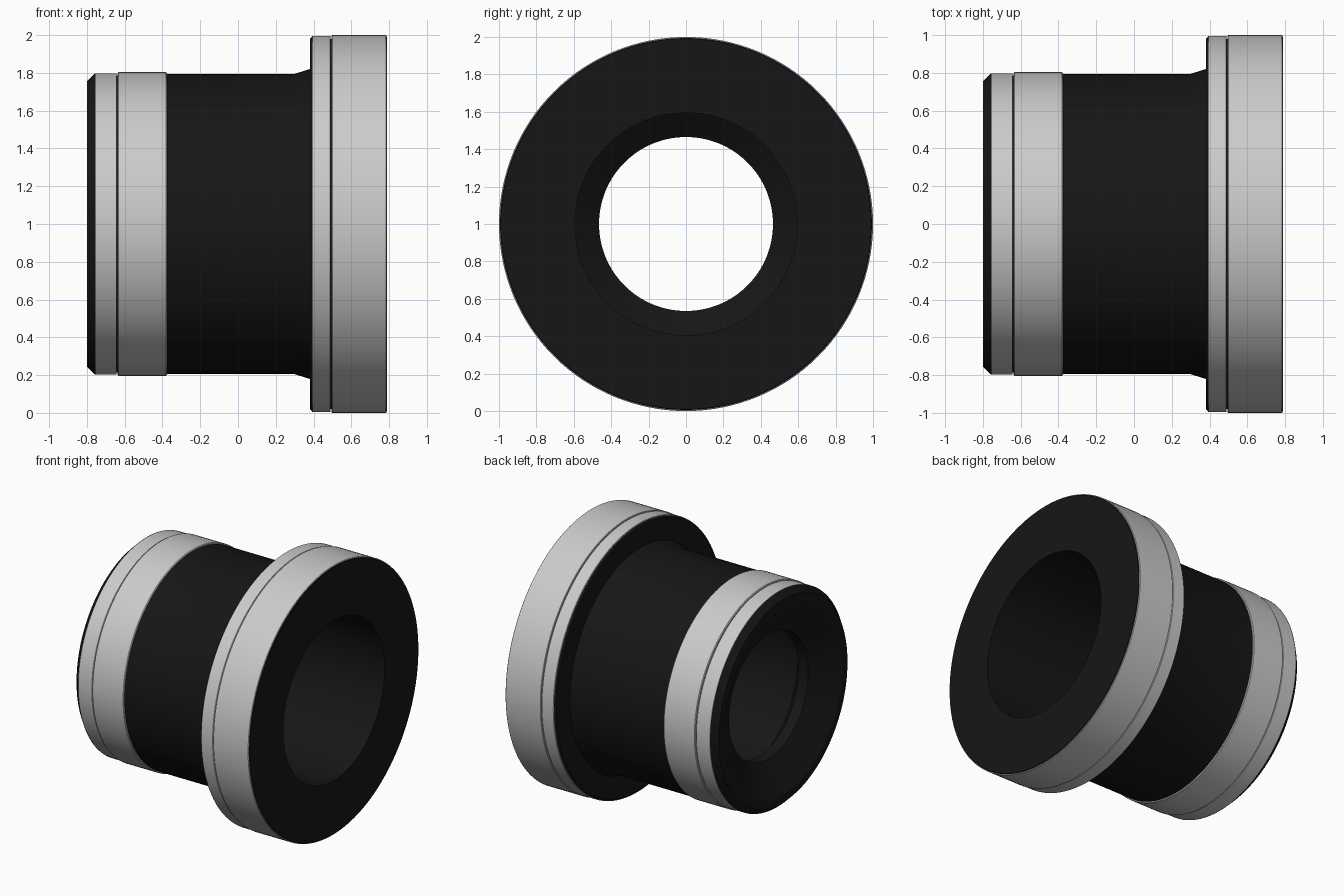
import bpy, bmesh, math

if "Cube" in bpy.data.objects:
    bpy.data.objects.remove(bpy.data.objects["Cube"])

SEG = 128

black = bpy.data.materials.new("black_rubber")
black.diffuse_color = (0.008, 0.008, 0.008, 1)
black.use_nodes = True
black.node_tree.nodes["Principled BSDF"].inputs["Base Color"].default_value = black.diffuse_color


def lathe(name, profile, mat=None):
    """Revolve a closed (x, radius) profile around the x axis at z = 1."""
    bm = bmesh.new()
    rings = []
    for i in range(SEG):
        a = 2 * math.pi * i / SEG
        rings.append([bm.verts.new((x, r * math.sin(a), 1 + r * math.cos(a)))
                      for x, r in profile])
    n = len(profile)
    for i in range(SEG):
        a, b = rings[i], rings[(i + 1) % SEG]
        for j in range(n):
            k = (j + 1) % n
            bm.faces.new((a[j], a[k], b[k], b[j]))
    bmesh.ops.recalc_face_normals(bm, faces=bm.faces)
    me = bpy.data.meshes.new(name)
    bm.to_mesh(me)
    bm.free()
    ob = bpy.data.objects.new(name, me)
    bpy.context.collection.objects.link(ob)
    if mat:
        me.materials.append(mat)
    bpy.ops.object.select_all(action='DESELECT')
    ob.select_set(True)
    bpy.context.view_layer.objects.active = ob
    bpy.ops.object.shade_smooth_by_angle(angle=math.radians(25))
    return ob


def band(name, x0, x1, inner, outer, bevel=0.005):
    """Grey ring with slightly eased outer edges."""
    return lathe(name, [(x0, inner), (x0, outer - bevel), (x0 + bevel, outer),
                        (x1 - bevel, outer), (x1, outer - bevel), (x1, inner)])


# Flanged bushing body with a stepped bore and a countersunk small end
lathe("bushing_body", [
    (-0.80, 0.70), (-0.80, 0.755), (-0.757, 0.798), (-0.755, 0.785),
    (-0.38, 0.785), (-0.38, 0.795), (0.30, 0.795), (0.38, 0.82),
    (0.38, 0.98), (0.393, 0.992), (0.395, 0.98), (0.784, 0.98),
    (0.785, 0.995), (0.79, 0.99), (0.79, 0.595),
    (-0.50, 0.595), (-0.60, 0.465), (-0.68, 0.465)], black)

# Grey bands around the small end
band("end_band", -0.757, -0.642, 0.78, 0.798, 0.002)
band("sleeve_band", -0.637, -0.377, 0.78, 0.805)

# Grey bands around the flange
band("flange_inner_band", 0.392, 0.491, 0.97, 0.996, 0.003)
band("flange_outer_band", 0.496, 0.786, 0.97, 1.0, 0.003)
